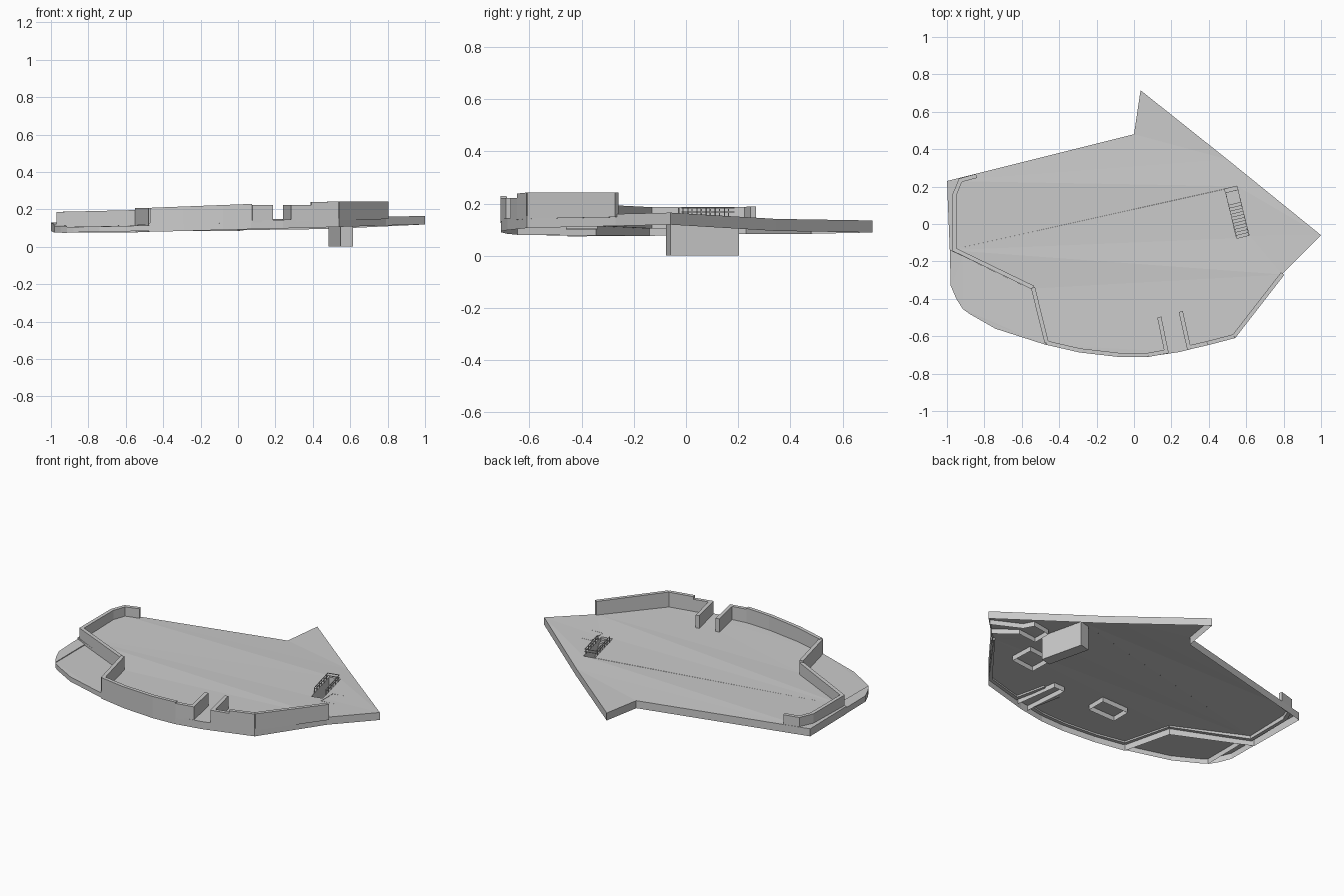
import bpy, bmesh
from mathutils import Vector, Matrix
from mathutils.geometry import tessellate_polygon

if "Cube" in bpy.data.objects:
    bpy.data.objects.remove(bpy.data.objects["Cube"])


def ground(x):
    return 0.136 + 0.025 * x


def add_mesh(name, verts, faces, recalc=True):
    me = bpy.data.meshes.new(name)
    me.from_pydata([tuple(v) for v in verts], [], faces)
    bm = bmesh.new()
    bm.from_mesh(me)
    if recalc:
        bmesh.ops.recalc_face_normals(bm, faces=bm.faces)
    bm.to_mesh(me)
    bm.free()
    ob = bpy.data.objects.new(name, me)
    bpy.context.collection.objects.link(ob)
    return ob


def sheet(name, outline, depth, hole=None):
    """Open-bottomed plate: triangulated top plus a skirt round the outline (ccw)."""
    n = len(outline)
    loops = [[Vector(p) for p in outline]] + ([[Vector(p) for p in hole]] if hole else [])
    flat = [[Vector((p.x, p.y, 0)) for p in l] for l in loops]
    verts = [p for l in loops for p in l]
    faces = []
    for a, b, c in tessellate_polygon(flat):
        nz = (verts[b] - verts[a]).cross(verts[c] - verts[a]).z
        faces.append((a, b, c) if nz > 0 else (a, c, b))
    k = len(verts)
    verts += [p - Vector((0, 0, depth)) for p in loops[0]]
    for i in range(n):
        j = (i + 1) % n
        faces.append((i, k + i, k + j, j))
    return add_mesh(name, verts, faces, recalc=False)


def wall(name, path, tops, t=0.022, drop=0.008):
    """Mitred wall along a centre line, following the ground at its foot."""
    pts = [Vector(p) for p in path]
    n = len(pts)
    verts, faces = [], []
    for i, p in enumerate(pts):
        d0 = (p - pts[i - 1]).normalized() if i else (pts[1] - p).normalized()
        d1 = (pts[i + 1] - p).normalized() if i < n - 1 else d0
        n0, n1 = Vector((-d0.y, d0.x)), Vector((-d1.y, d1.x))
        m = (n0 + n1).normalized()
        m *= t / 2 / max(m.dot(n0), 0.4)
        low = ground(p.x) - drop
        a, b = p + m, p - m
        verts += [(a.x, a.y, low), (b.x, b.y, low), (b.x, b.y, tops[i]), (a.x, a.y, tops[i])]
    for i in range(n - 1):
        for j in range(4):
            q = (j + 1) % 4
            faces.append((4 * i + j, 4 * i + q, 4 * i + 4 + q, 4 * i + 4 + j))
    faces += [(0, 1, 2, 3), (4 * n - 4, 4 * n - 3, 4 * n - 2, 4 * n - 1)]
    return add_mesh(name, verts, faces)


def skirt_loop(name, pts, depth=0.03, closed=True):
    """Thin vertical lining hanging below the ground."""
    n = len(pts)
    verts = [(x, y, ground(x)) for x, y in pts] + [(x, y, ground(x) - depth) for x, y in pts]
    faces = [(i, (i + 1) % n, n + (i + 1) % n, n + i) for i in range(n if closed else n - 1)]
    return add_mesh(name, verts, faces)


# stairwell frame: u runs along the stairs, v across them
AX = Matrix(((0.972, -0.236, 0, 0.55), (0.236, 0.972, 0, 0.063), (0, 0, 1, 0), (0, 0, 0, 1)))
HL, HW, TOP = 0.135, 0.034, 0.149


def loc(v, u, z):
    return AX @ Vector((v, u, z))


def bar(name, v, u, z, sv, su, sz):
    bm = bmesh.new()
    bmesh.ops.create_cube(bm, size=1, matrix=AX @ Matrix.Translation((v, u, z)) @ Matrix.Diagonal((sv, su, sz, 1)))
    me = bpy.data.meshes.new(name)
    bm.to_mesh(me)
    bm.free()
    bpy.context.collection.objects.link(bpy.data.objects.new(name, me))


# main terrain plate with the stairwell opening
corners = [(-HW, -HL), (HW, -HL), (HW, HL), (-HW, HL)]
sheet("terrain", [
    (-.985, -.14, .122), (-.545, -.345, .123), (-.475, -.645, .126), (-.29, -.685, .13),
    (-.08, -.71, .136), (.07, -.71, .14), (.24, -.685, .144), (.54, -.61, .152),
    (.79, -.27, .16), (1, -.06, .165), (.5, .345, .141), (.035, .715, .135),
    (0, .48, .13), (-1, .23, .13)], 0.046,
    hole=[loc(v, u, TOP) for v, u in corners])

# lower outer ledge, with a slightly raised strip at its left end
sheet("lower_ledge", [
    (-.915, -.172, .106), (-.915, -.455, .106), (-.88, -.48, .106), (-.74, -.56, .108),
    (-.475, -.645, .114), (-.545, -.35, .113)], 0.029)
sheet("ledge_strip", [
    (-.985, -.14, .114), (-.98, -.33, .112), (-.95, -.40, .111), (-.915, -.455, .11),
    (-.915, -.172, .112)], 0.036)

# perimeter walls, stepped in height
wall("left_wall", [(-.842, .257), (-.928, .234), (-.96, .155), (-.96, -.137), (-.54, -.34)],
     [.189, .187, .186, .186, .196])
wall("corner_wall", [(-.54, -.34), (-.467, -.635)], [.206, .206])
wall("front_wall", [(-.467, -.635), (-.29, -.676), (-.08, -.7), (.075, -.7)], [.208, .215, .223, .229])
wall("gate_left_wall", [(.075, -.7), (.173, -.682), (.135, -.497)], [.222, .222, .222])
wall("gate_right_wall", [(.25, -.468), (.293, -.66), (.39, -.638)], [.222, .222, .222])
wall("right_front_wall", [(.39, -.638), (.535, -.6)], [.238, .242])
wall("right_wall", [(.535, -.6), (.795, -.265)], [.243, .243])

# linings hanging beneath the ground
skirt_loop("pit_lining_centre", [(-.24, -.46), (-.06, -.46), (-.06, -.34), (-.24, -.34)])
skirt_loop("pit_lining_right", [(.44, -.35), (.595, -.335), (.59, -.19), (.436, -.205)])
skirt_loop("gate_path_lining", [(.19, -.69), (.168, -.40), (.238, -.40), (.275, -.67)], closed=False)
skirt_loop("side_path_lining", [(.87, -.19), (.75, -.09), (.63, -.1), (.63, .015), (.745, .03),
                                (.775, -.03), (.94, -.12)], closed=False)

# underground stair shaft: four sides and a floor
ring = [loc(v, u, z) for z in (0, TOP) for v, u in corners]
add_mesh("stair_shaft", ring, [(0, 1, 2, 3)] + [(i, (i + 1) % 4, 4 + (i + 1) % 4, 4 + i) for i in range(4)])

# descending steps
steps = 12
prof = []
for i in range(steps):
    z = TOP - (i + 1) * (TOP - 0.004) / steps
    prof += [(-HL + i * 0.2 / steps, z), (-HL + (i + 1) * 0.2 / steps, z)]
n = len(prof)
add_mesh("steps", [loc(s * (HW - .001), u, z) for s in (-1, 1) for u, z in prof],
         [(i, i + 1, n + i + 1, n + i) for i in range(n - 1)])

# railing on both sides and across the far end
for side in (-1, 1):
    for k in range(6):
        bar("rail_post", side * HW, -HL + .05 + k * .036, TOP + .016, .004, .004, .034)
    for h in (.018, .033):
        bar("side_rail", side * HW, .022, TOP + h, .003, .19, .004)
for h in (.018, .033):
    bar("end_rail", 0, HL - .02, TOP + h, 2 * HW, .003, .004)
